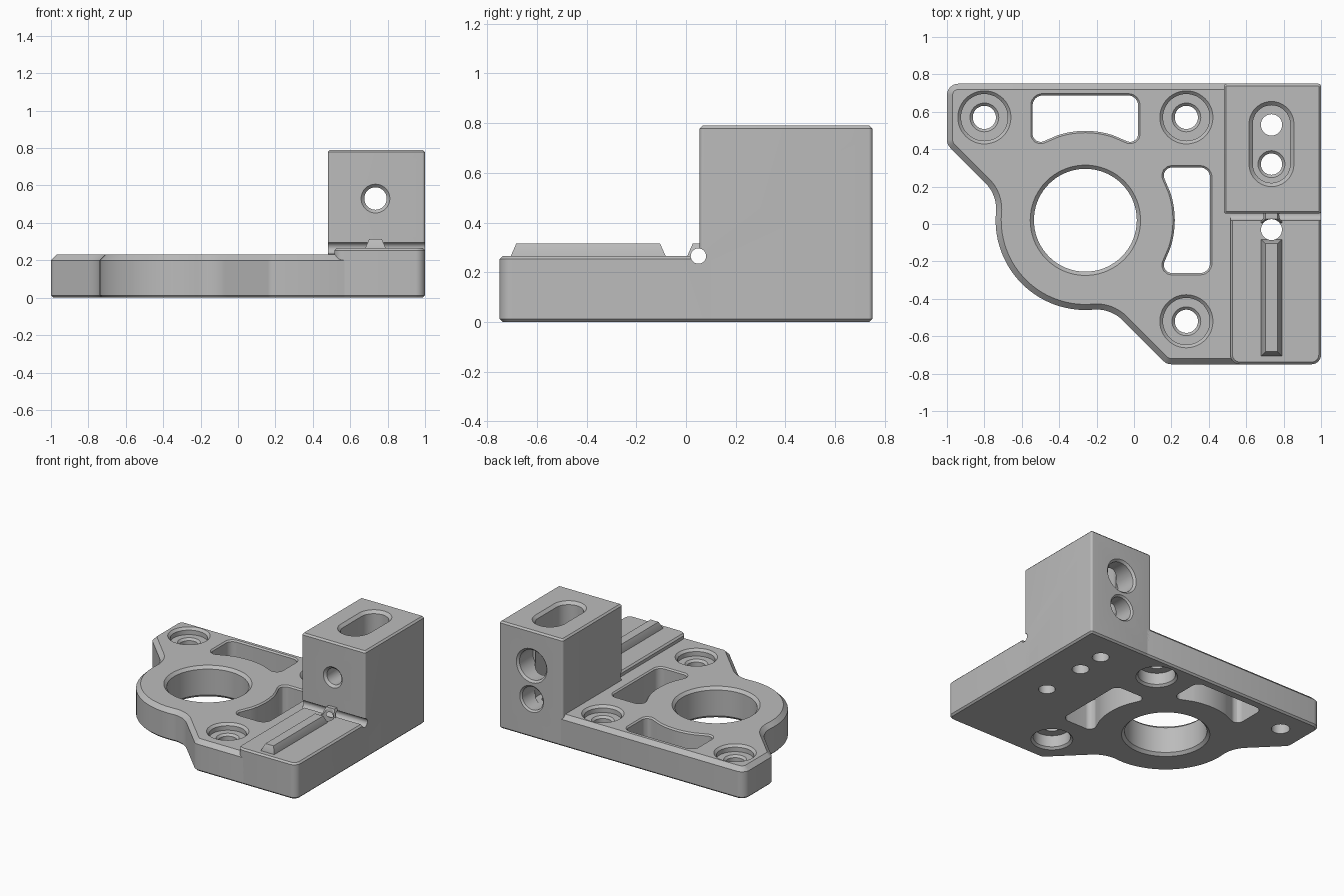
import bpy, bmesh
from math import sin, cos, tan, radians, pi
from mathutils import Vector, Matrix

if "Cube" in bpy.data.objects:
    bpy.data.objects.remove(bpy.data.objects["Cube"], do_unlink=True)

grey = bpy.data.materials.new("machined grey")
grey.use_nodes = True
grey.diffuse_color = (0.5, 0.5, 0.5, 1)
grey.node_tree.nodes["Principled BSDF"].inputs["Base Color"].default_value = (0.5, 0.5, 0.5, 1)


def arc(cx, cy, r, a0, a1, n=12):
    angles = [radians(a0 + (a1 - a0) * i / n) for i in range(n + 1)]
    return [(cx + r * cos(a), cy + r * sin(a), 0) for a in angles]


def circle(cx, cy, r, n=48):
    return arc(cx, cy, r, 0, 360, n)[:-1]


def rounded(points, n=6):
    """Fillet each (x, y, radius) corner of a closed outline."""
    out = []
    for i, (x, y, r) in enumerate(points):
        p = Vector((x, y))
        if r == 0:
            out.append(p)
            continue
        a = (Vector(points[i - 1][:2]) - p).normalized()
        b = (Vector(points[(i + 1) % len(points)][:2]) - p).normalized()
        half = a.angle(b) / 2
        centre = p + (a + b).normalized() * (r / sin(half))
        u = p + a * (r / tan(half)) - centre
        v = p + b * (r / tan(half)) - centre
        for k in range(n + 1):
            out.append(centre + u.lerp(v, k / n).normalized() * r)
    return out


def box(x0, x1, y0, y1, r=0):
    return [(x0, y0, r), (x1, y0, r), (x1, y1, r), (x0, y1, r)]


def offset(points, d):
    """Grow a counter-clockwise outline by d."""
    out = []
    for i, p in enumerate(points):
        e1 = (p - points[i - 1]).normalized()
        e2 = (points[(i + 1) % len(points)] - p).normalized()
        n1, n2 = Vector((e1.y, -e1.x)), Vector((e2.y, -e2.x))
        out.append(p + (n1 + n2) * (d / (1 + n1.dot(n2))))
    return out


def loft(name, outline, layers, matrix=None):
    """Solid through copies of an outline; each layer is (height, growth)."""
    pts = rounded(outline)
    bm = bmesh.new()
    rings = [[bm.verts.new((p.x, p.y, z)) for p in offset(pts, d)] for z, d in layers]
    n = len(pts)
    for lo, hi in zip(rings, rings[1:]):
        for i in range(n):
            j = (i + 1) % n
            bm.faces.new((lo[i], lo[j], hi[j], hi[i]))
    bm.faces.new(rings[0][::-1])
    bm.faces.new(rings[-1])
    if matrix:
        bm.transform(matrix)
    mesh = bpy.data.meshes.new(name)
    bm.to_mesh(mesh)
    bm.free()
    mesh.materials.append(grey)
    ob = bpy.data.objects.new(name, mesh)
    bpy.context.collection.objects.link(ob)
    return ob


BX, BY = -0.26, 0.02      # bore centre
TOP, RAIL, HIGH = 0.23, 0.265, 0.79
MID = 0.735               # centre line of rail and block

# Base plate: triangle-like outline swelling around the bore,
# its right end buried inside the rail pad and the block
plate = [(-1, 0.75, 0.06), (-1, 0.425, 0.06)]
plate += arc(-0.937, 0.079, 0.2, 45, -5, 10)
plate += arc(BX, BY, 0.48, 175, 275, 28)[1:]
plate += arc(-0.201, -0.657, 0.2, 95, 45, 10)[1:]
plate += [(0.175, -0.75, 0.06), (0.57, -0.75, 0), (0.95, -0.6, 0), (0.95, 0.6, 0), (0.51, 0.75, 0)]

# Plate, raised rail pad, clamp block and locating ridges
foot = [(0, -0.012), (0.012, 0)]
ridge = [(0.2, 0), (RAIL, 0), (0.315, -0.022)]
parts = [
    loft("base_plate", plate, foot + [(TOP - 0.03, 0), (TOP, -0.03)]),
    loft("rail_pad", [(0.515, -0.75, 0.05), (1, -0.75, 0.05), (1, 0.1, 0), (0.515, 0.1, 0)],
         foot + [(RAIL - 0.012, 0), (RAIL, -0.012)]),
    loft("clamp_block", box(0.48, 1, 0.055, 0.75, 0.015),
         foot + [(HIGH - 0.012, 0), (HIGH, -0.012)]),
    loft("long_ridge", box(MID - 0.055, MID + 0.055, -0.705, -0.082), ridge),
    loft("short_ridge", box(MID - 0.055, MID + 0.055, 0.005, 0.1), ridge),
]

cutters = []


def cut(outline, layers, matrix=None):
    cutters.append(loft("cutter", outline, layers, matrix))


# Main bore, chamfered at both ends
cut(circle(BX, BY, 0.275, 72),
    [(-0.02, 0.04), (0.02, 0), (TOP - 0.02, 0), (TOP + 0.02, 0.04)])

# Two lightening windows following the bore
window = [(0.29, 0.675, 0.06), (-0.29, 0.675, 0.06), (-0.29, 0.385, 0.05)]
window += arc(0, 0, 0.47, 108, 72, 14) + [(0.29, 0.385, 0.05)]
for angle in (0, -90):
    spin = Matrix.Translation((BX, BY, 0)) @ Matrix.Rotation(radians(angle), 4, 'Z')
    cut(window, [(-0.1, -0.008), (TOP - 0.01, -0.008), (TOP + 0.02, 0.022)], spin)

# Counterbored screw holes; two are also counterbored from below
for x, y, below in ((-0.8, 0.57, False), (0.28, 0.57, True), (0.28, -0.52, True)):
    cut(circle(x, y, 0.062), [(-0.1, 0), (0.165, 0), (0.195, 0.03)])
    cut(circle(x, y, 0.125), [(0.18, 0), (TOP - 0.017, 0), (TOP + 0.023, 0.04)])
    if below:
        cut(circle(x, y, 0.125), [(-0.02, 0.035), (0.015, 0), (0.1, 0)])

# Rail dowel hole and relief groove at the foot of the block
cut(circle(MID, -0.03, 0.056, 32), [(-0.1, 0), (0.5, 0)])
along_x = Matrix.Translation((0.45, 0.05, RAIL)) @ Matrix.Rotation(pi / 2, 4, 'Y')
cut(circle(0, 0, 0.031, 24), [(0, 0), (0.7, 0)], along_x)

# Deep slot in the block with two screw holes in its floor
slot = arc(MID, 0.535, 0.1, 0, 180, 20) + arc(MID, 0.32, 0.1, 180, 360, 20)
cut(slot, [(0.2, 0), (HIGH - 0.02, 0), (HIGH + 0.02, 0.04)])
cut(circle(MID, 0.53, 0.057, 32), [(-0.1, 0), (0.3, 0)])
cut(circle(MID, 0.32, 0.057, 32), [(-0.1, 0), (0.185, 0), (0.215, 0.03)])


# Horizontal holes through the block, lofted from front to back
def along_y(z):
    return Matrix.Translation((MID, 0, z)) @ Matrix.Rotation(-pi / 2, 4, 'X')


cut(circle(0, 0, 0.06, 32), [(0.045, 0.027), (0.072, 0), (0.7, 0)], along_y(0.53))
cut(circle(0, 0, 0.11), [(0.58, 0), (0.735, 0), (0.775, 0.04)], along_y(0.53))
cut(circle(0, 0, 0.085), [(0.5, 0), (0.738, 0), (0.768, 0.03)], along_y(0.285))


def overlaps(a, b):
    """True if the bounds of two unrotated objects meet."""
    for axis in range(3):
        p = [v.co[axis] for v in a.data.vertices]
        q = [v.co[axis] for v in b.data.vertices]
        if max(p) < min(q) or max(q) < min(p):
            return False
    return True


# Machine every part, then smooth the curved walls and keep crisp edges
for part in parts:
    bpy.context.view_layer.objects.active = part
    for tool in cutters:
        if overlaps(part, tool):
            mod = part.modifiers.new("machining", 'BOOLEAN')
            mod.operation, mod.solver, mod.object = 'DIFFERENCE', 'EXACT', tool
            bpy.ops.object.modifier_apply(modifier=mod.name)

for tool in cutters:
    bpy.data.objects.remove(tool, do_unlink=True)

bpy.ops.object.select_all(action='DESELECT')
for part in parts:
    part.select_set(True)
bpy.ops.object.shade_smooth_by_angle(angle=radians(25))
